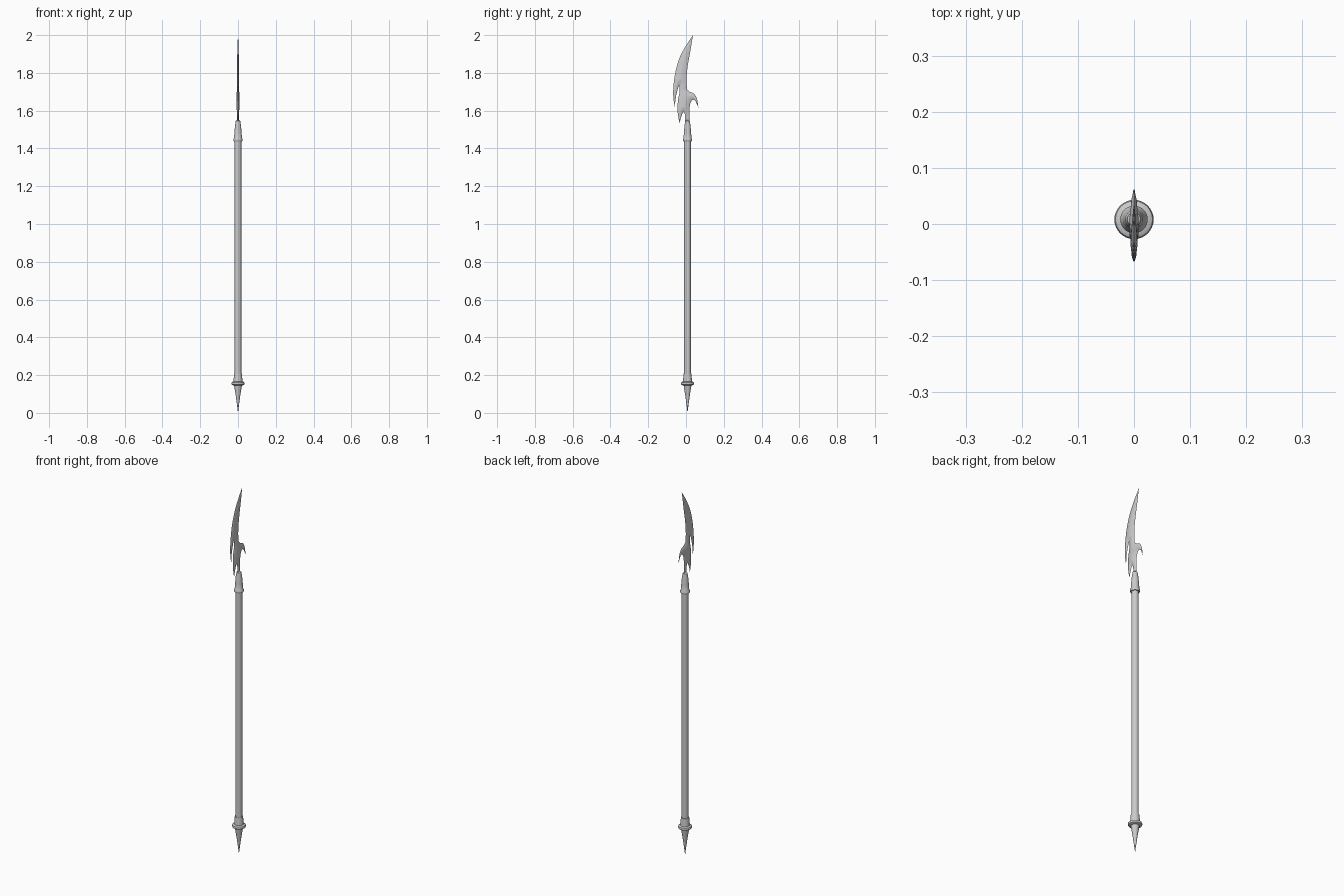
import bpy, bmesh, math
from mathutils import Vector
from mathutils.geometry import delaunay_2d_cdt, intersect_point_line

if "Cube" in bpy.data.objects:
    bpy.data.objects.remove(bpy.data.objects["Cube"])

AXIS_Y = 0.008


def finish(bm, name):
    bmesh.ops.recalc_face_normals(bm, faces=bm.faces)
    me = bpy.data.meshes.new(name)
    bm.to_mesh(me)
    bm.free()
    ob = bpy.data.objects.new(name, me)
    bpy.context.collection.objects.link(ob)
    bpy.ops.object.select_all(action='DESELECT')
    ob.select_set(True)
    bpy.context.view_layer.objects.active = ob
    bpy.ops.object.shade_smooth_by_angle(angle=math.radians(40))
    return ob


def lathe(name, profile, sides=32):
    bm = bmesh.new()
    vs = [bm.verts.new((r, 0, z)) for r, z in profile]
    es = [bm.edges.new(p) for p in zip(vs, vs[1:])]
    bmesh.ops.spin(bm, geom=vs + es, cent=(0, 0, 0), axis=(0, 0, 1),
                   angle=math.tau, steps=sides)
    bmesh.ops.remove_doubles(bm, verts=bm.verts, dist=1e-5)
    bmesh.ops.translate(bm, verts=bm.verts, vec=(0, AXIS_Y, 0))
    return finish(bm, name)


# Turned parts
lathe("shaft", [(0, 0.18), (0.0175, 0.18), (0.0175, 1.46), (0, 1.46)])
lathe("butt_spike", [(0, 0), (0.003, 0.025), (0.011, 0.085), (0.021, 0.148), (0, 0.148)])
lathe("butt_flange", [(0, 0.146), (0.026, 0.146), (0.033, 0.150), (0.035, 0.156),
                      (0.033, 0.162), (0.026, 0.166), (0, 0.166)])
lathe("butt_collar", [(0, 0.16), (0.0245, 0.16), (0.0225, 0.185), (0.0215, 0.198),
                      (0.0205, 0.208), (0, 0.208)])
lathe("head_socket", [(0, 1.438), (0.022, 1.438), (0.0245, 1.443), (0.0245, 1.449),
                      (0.021, 1.455), (0.019, 1.485), (0.016, 1.52), (0.012, 1.545), (0, 1.555)])


# Blade outline (y, z): smooth runs that meet at sharp points
runs = [
    [(0.037, 2.0), (-0.001, 1.943), (-0.034, 1.88), (-0.055, 1.81), (-0.066, 1.735),
     (-0.067, 1.67), (-0.059, 1.62)],                                    # cutting edge
    [(-0.059, 1.62), (-0.054, 1.67), (-0.043, 1.717), (-0.034, 1.738)],  # upper barb
    [(-0.034, 1.738), (-0.034, 1.70), (-0.043, 1.65), (-0.044, 1.59), (-0.034, 1.532)],
    [(-0.034, 1.532), (-0.026, 1.565), (-0.014, 1.592), (-0.006, 1.578), (-0.004, 1.52)],
    [(-0.004, 1.52), (0.020, 1.52)],                                     # tang
    [(0.020, 1.52), (0.018, 1.59), (0.022, 1.635), (0.035, 1.657), (0.050, 1.650),
     (0.066, 1.615)],                                                    # hook
    [(0.066, 1.615), (0.058, 1.662), (0.042, 1.690), (0.020, 1.700), (0.006, 1.712)],
    [(0.006, 1.712), (0.002, 1.76), (0.008, 1.83), (0.022, 1.91), (0.037, 2.0)],  # back
]


def smooth_run(pts, n=6):
    p = [Vector(q) for q in pts]
    if len(p) == 2:
        return [p[0].lerp(p[1], i / 4) for i in range(4)]
    p = [2 * p[0] - p[1]] + p + [2 * p[-1] - p[-2]]
    out = []
    for a, b, c, d in zip(p, p[1:], p[2:], p[3:]):
        for i in range(n):
            t = i / n
            out.append(0.5 * (2 * b + (c - a) * t + (2 * a - 5 * b + 4 * c - d) * t * t
                              + (3 * b - a - 3 * c + d) * t ** 3))
    return out


outline = [q for r in runs for q in smooth_run(r)]
N = len(outline)


def edge_dist(q):
    best = 9
    for i in range(N):
        a, b = outline[i], outline[(i + 1) % N]
        c, t = intersect_point_line(q, a, b)
        c = Vector(a).lerp(b, min(1, max(0, t)))
        best = min(best, (c - q).length)
    return best


def inside(q):
    hit = False
    for i in range(N):
        a, b = outline[i], outline[(i + 1) % N]
        if (a.y > q.y) != (b.y > q.y) and q.x < a.x + (q.y - a.y) * (b.x - a.x) / (b.y - a.y):
            hit = not hit
    return hit


# Scatter interior points, triangulate, and swell thickness away from the edge
pts = list(outline)
step = 0.006
for j in range(int(0.48 / step)):
    for i in range(int(0.136 / step)):
        q = Vector((-0.068 + (i + 0.5 * (j % 2)) * step, 1.522 + j * step))
        if inside(q) and edge_dist(q) > 0.0025:
            pts.append(q)
res = delaunay_2d_cdt(pts, [], [list(range(N))], 1, 1e-6)
co, tris = res[0], res[2]
bm = bmesh.new()
half = []
for q in co:
    d = edge_dist(q)
    taper = 1 - 0.6 * max(0, (q.y - 1.62) / 0.38)
    half.append(0 if d < 1e-4 else 0.0085 * taper * min(1, d / 0.026) ** 0.65)
for s in (1, -1):
    vs = [bm.verts.new((s * h, q.x, q.y)) for q, h in zip(co, half)]
    for t in tris:
        bm.faces.new([vs[k] for k in t])
bmesh.ops.remove_doubles(bm, verts=bm.verts, dist=1e-5)
finish(bm, "blade")
